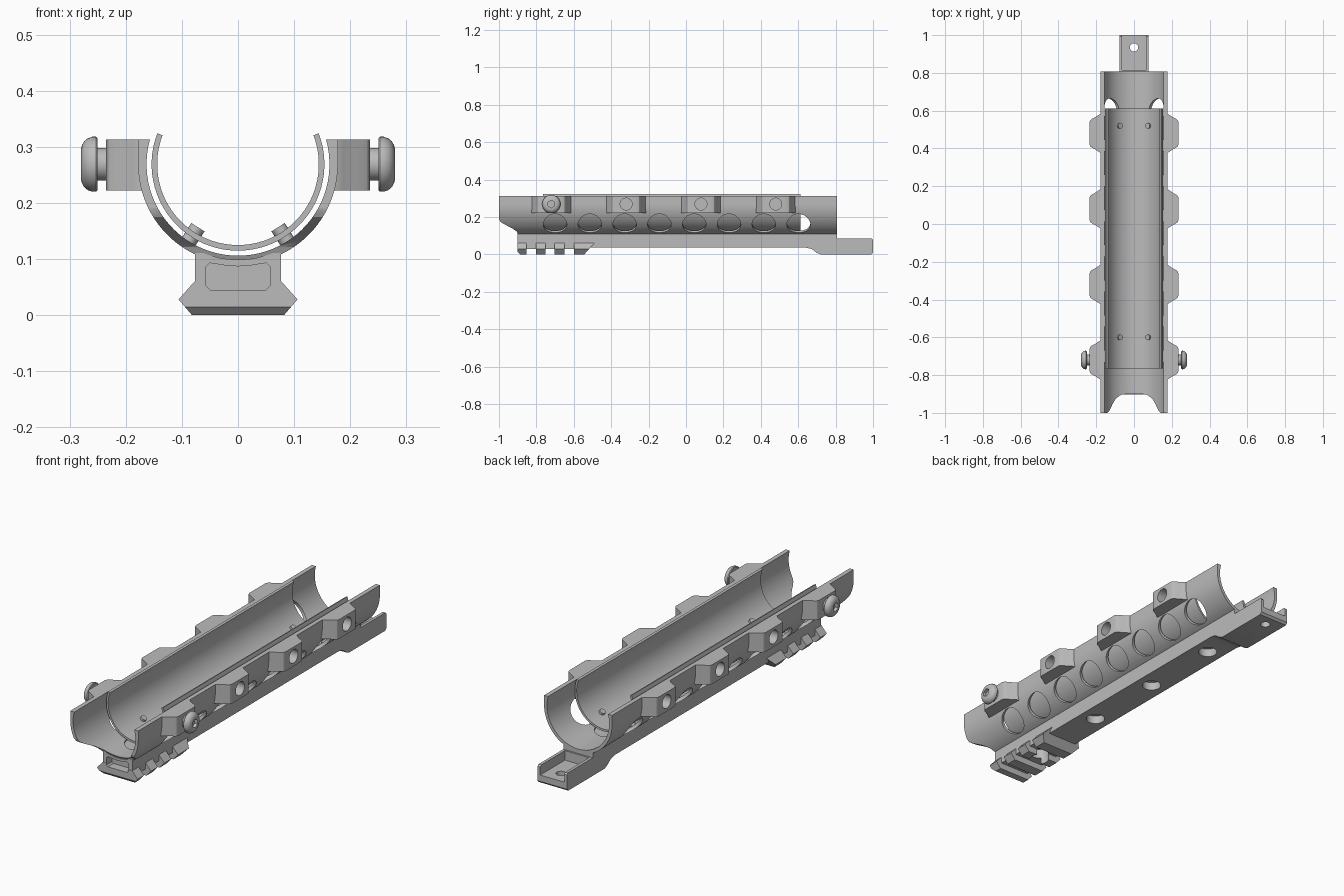
import bpy, bmesh, math
from mathutils import Vector

cube = bpy.data.objects.get("Cube")
if cube:
    bpy.data.objects.remove(cube, do_unlink=True)

metal = bpy.data.materials.new("satin grey metal")
metal.use_nodes = True
metal.diffuse_color = (0.5, 0.5, 0.5, 1)
metal.node_tree.nodes["Principled BSDF"].inputs["Base Color"].default_value = (0.5, 0.5, 0.5, 1)

AXIS_Z = 0.269          # height of the cradle axis
EARS = [-0.72 + 0.4 * i for i in range(4)]


def finish(bm, name):
    bmesh.ops.recalc_face_normals(bm, faces=bm.faces)
    mesh = bpy.data.meshes.new(name)
    bm.to_mesh(mesh)
    bm.free()
    mesh.materials.append(metal)
    ob = bpy.data.objects.new(name, mesh)
    bpy.context.collection.objects.link(ob)
    return ob


def prism(name, points, axis, a, b):
    """Extrude a 2D outline along an axis; points use the other two axes in order."""
    def place(p, t):
        v = list(p)
        v.insert("xyz".index(axis), t)
        return v
    bm = bmesh.new()
    face = bm.faces.new([bm.verts.new(place(p, a)) for p in points])
    ext = bmesh.ops.extrude_face_region(bm, geom=[face])
    move = Vector(place((0, 0), b - a))
    bmesh.ops.translate(bm, vec=move, verts=[v for v in ext["geom"] if isinstance(v, bmesh.types.BMVert)])
    return finish(bm, name)


def rod(name, p0, p1, r, n=32):
    p0, p1 = Vector(p0), Vector(p1)
    bm = bmesh.new()
    bmesh.ops.create_cone(bm, cap_ends=True, segments=n, radius1=r, radius2=r, depth=(p1 - p0).length)
    rot = (p1 - p0).to_track_quat("Z", "Y").to_matrix()
    bmesh.ops.rotate(bm, matrix=rot, verts=bm.verts)
    bmesh.ops.translate(bm, vec=(p0 + p1) / 2, verts=bm.verts)
    return finish(bm, name)


def combine(ob, tool, operation="DIFFERENCE"):
    mod = ob.modifiers.new("cut", "BOOLEAN")
    mod.operation, mod.object, mod.solver = operation, tool, "EXACT"
    bpy.context.view_layer.objects.active = ob
    bpy.ops.object.modifier_apply(modifier=mod.name)
    bpy.data.objects.remove(tool, do_unlink=True)


def smooth(ob):
    bpy.ops.object.select_all(action="DESELECT")
    ob.select_set(True)
    bpy.context.view_layer.objects.active = ob
    bpy.ops.object.shade_smooth_by_angle(angle=math.radians(30))


def arc(r, start, end, n=48):
    steps = [math.radians(start + (end - start) * i / n) for i in range(n + 1)]
    return [(r * math.cos(a), AXIS_Z + r * math.sin(a)) for a in steps]


def radial(r, degrees, s, y):
    a = math.radians(degrees)
    return (s * r * math.cos(a), y, AXIS_Z - r * math.sin(a))


# Outer cradle: open trough with straight upper walls
top = 0.313
tilt = math.degrees(math.asin((top - AXIS_Z) / 0.163))
outline = [(0.178, top)] + arc(0.178, 0, -180) + [(-0.178, top)] + arc(0.163, -180 - tilt, tilt)
shell = prism("outer_cradle", outline, "y", -1, 0.807)

# Scooped front end
scoop = [(-1.1, 0), (-0.87, 0), (-0.895, 0.1), (-0.905, 0.122), (-0.93, 0.14),
         (-0.975, 0.163), (-0.993, 0.175), (-1.0, 0.19), (-1.1, 0.19)]
combine(shell, prism("scoop_cutter", scoop, "x", -0.3, 0.3))

# Round side windows and floor recesses
for s in (1, -1):
    for i in range(8):
        y = -0.7 + 0.186 * i
        combine(shell, rod("window_cutter", radial(0.14, 38, s, y), radial(0.21, 38, s, y), 0.063, 40))
for y in (-0.75, 0.585):
    combine(shell, rod("recess_cutter", (0, y, 0.097), (0, y, 0.2), 0.057))
smooth(shell)

# Inner liner
liner = prism("inner_liner", arc(0.154, 21, -201) + arc(0.144, -201, 21), "y", -0.765, 0.612)
smooth(liner)

# Liner pins
for s in (1, -1):
    for y in (-0.6, 0.52):
        smooth(rod("liner_pin", radial(0.133, 57.5, s, y), radial(0.17, 57.5, s, y), 0.014, 20))

# Side ears with bolt holes
half_ear = [(0.17, 0.106), (0.178, 0.104), (0.188, 0.097), (0.208, 0.084), (0.222, 0.077),
            (0.231, 0.07), (0.235, 0.06)]
ear_outline = half_ear + [(x, -y) for x, y in reversed(half_ear)]
for s in (1, -1):
    for y in EARS:
        ear = prism("side_ear", [(s * x, y + dy) for x, dy in ear_outline], "z", 0.222, top)
        combine(ear, rod("bolt_hole_cutter", (s * 0.182, y, AXIS_Z), (s * 0.3, y, AXIS_Z), 0.032))
        smooth(ear)

# Domed bolts in the front ears
bolt_profile = [(0.18, 0), (0.18, 0.029), (0.25, 0.029), (0.25, 0.046), (0.253, 0.049), (0.26, 0.049),
                (0.268, 0.046), (0.274, 0.041), (0.278, 0.034), (0.28, 0.026), (0.28, 0)]
for s in (1, -1):
    bm = bmesh.new()
    verts = [bm.verts.new((s * x, EARS[0], AXIS_Z + r)) for x, r in bolt_profile]
    edges = [bm.edges.new(pair) for pair in zip(verts, verts[1:])]
    bmesh.ops.spin(bm, geom=verts + edges, cent=(0, EARS[0], AXIS_Z), axis=(1, 0, 0),
                   angle=2 * math.pi, steps=40)
    bmesh.ops.remove_doubles(bm, verts=bm.verts, dist=0.0001)
    bolt = finish(bm, "domed_bolt")
    combine(bolt, rod("hex_cutter", (s * 0.265, EARS[0], AXIS_Z), (s * 0.3, EARS[0], AXIS_Z), 0.02, 6))
    smooth(bolt)

# Base beam with raised middle and tail block
side = [(-0.9, 0.03), (-0.55, 0.03), (-0.52, 0.036), (0.64, 0.036), (0.67, 0.03), (0.7, 0.008), (0.72, 0),
        (0.99, 0), (1.0, 0.01), (1.0, 0.078), (0.993, 0.085), (0.807, 0.085), (0.807, 0.13), (-0.9, 0.13)]
base = prism("base_beam", side, "x", -0.077, 0.077)
combine(base, rod("bore_cutter", (0, -1, AXIS_Z), (0, 0.9, AXIS_Z), 0.17, 96))

# Rail lugs under the front, chamfered at the ends
lug = [(-0.082, 0), (0.082, 0), (0.106, 0.028), (0.0775, 0.06), (-0.0775, 0.06), (-0.106, 0.028)]
for a, b in ((-0.902, -0.853), (-0.802, -0.75), (-0.702, -0.65), (-0.6, -0.49)):
    tooth = prism("rail_lug", lug, "y", a, b)
    if a < -0.9:
        combine(tooth, prism("chamfer_cutter", [(-0.92, -0.01), (-0.92, 0.033), (-0.877, -0.01)], "x", -0.2, 0.2))
    if b > -0.5:
        combine(tooth, prism("chamfer_cutter", [(-0.553, -0.01), (-0.45, -0.01), (-0.45, 0.105)], "x", -0.2, 0.2))
    combine(base, tooth, "UNION")

# Tail channel, front pocket and underside holes
channel = [(-0.063, 0.04), (0.063, 0.04), (0.063, 0.2), (-0.063, 0.2)]
combine(base, prism("channel_cutter", channel, "y", 0.815, 1.1))
pocket = [(-0.05, 0.045), (0.05, 0.045), (0.057, 0.052), (0.057, 0.086), (0.05, 0.093), (0.025, 0.089),
          (0, 0.087), (-0.025, 0.089), (-0.05, 0.093), (-0.057, 0.086), (-0.057, 0.052)]
combine(base, prism("pocket_cutter", pocket, "y", -1, -0.86))
for i in range(4):
    y = -0.675 + 0.4 * i
    combine(base, rod("bottom_hole_cutter", (0, y, -0.1), (0, y, 0.075), 0.042))
combine(base, rod("tail_hole_cutter", (0, 0.935, -0.1), (0, 0.935, 0.06), 0.022))
smooth(base)
